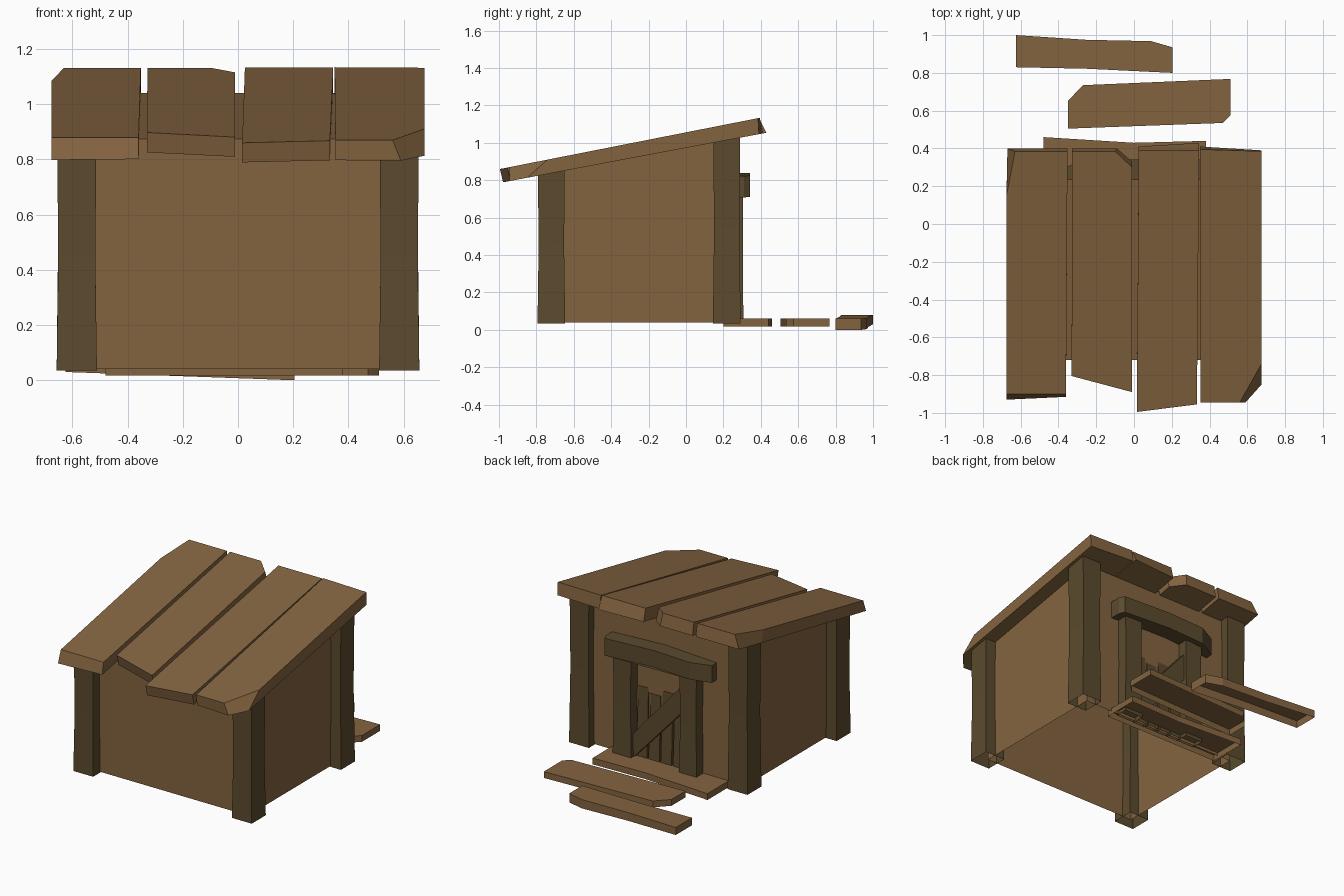
import bpy, bmesh, math
from mathutils import Matrix, Vector

if "Cube" in bpy.data.objects:
    bpy.data.objects.remove(bpy.data.objects["Cube"])


def material(name, rgb):
    m = bpy.data.materials.new(name)
    m.diffuse_color = (*rgb, 1)
    m.use_nodes = True
    m.node_tree.nodes["Principled BSDF"].inputs["Base Color"].default_value = m.diffuse_color
    return m


LIGHT = material("light_wood", (0.231, 0.127, 0.051))
DARK = material("dark_wood", (0.105, 0.069, 0.027))


def stack(name, rings, mat, open_bottom=False):
    """Skin a list of rings (bottom to top, same point count) into a solid."""
    bm = bmesh.new()
    vs = [[bm.verts.new(p) for p in ring] for ring in rings]
    n = len(rings[0])
    for a, b in zip(vs, vs[1:]):
        for i in range(n):
            j = (i + 1) % n
            bm.faces.new((a[i], a[j], b[j], b[i]))
    bottom = bm.faces.new(vs[0][::-1])
    bm.faces.new(vs[-1])
    bmesh.ops.recalc_face_normals(bm, faces=bm.faces[:])
    if open_bottom:
        bmesh.ops.delete(bm, geom=[bottom], context='FACES_ONLY')
    me = bpy.data.meshes.new(name)
    bm.to_mesh(me)
    bm.free()
    me.materials.append(mat)
    ob = bpy.data.objects.new(name, me)
    bpy.context.collection.objects.link(ob)
    return ob


def slab(name, top, zb, zt, mat, bottom=None, open_bottom=False):
    """Plank from an x,y outline; zb and zt give the height at x,y."""
    bottom = bottom or top
    return stack(name, [[(x, y, zb(x, y)) for x, y in bottom],
                        [(x, y, zt(x, y)) for x, y in top]], mat, open_bottom)


def rect(x0, x1, y0, y1):
    return [(x0, y0), (x1, y0), (x1, y1), (x0, y1)]


def roof_top(x, y):
    return 1.056 + 0.197 * y


def roof_bottom(x, y):
    return 0.973 + 0.188 * y


# wall shell, open underneath, with a sloping top
slab("walls", rect(-0.58, 0.58, -0.72, 0.235), lambda x, y: 0.04,
     lambda x, y: 1.0 + 0.174 * y, LIGHT, open_bottom=True)


# posts with a slight waist and a sloping top
def post(name, cx, cy, hx, hy, z0, top):
    rings = []
    for t, s in ((0, 1.0), (0.5, 0.92), (1, 0.97)):
        rings.append([(x, y, z0 + t * (top(x, y) - z0)) for x, y in
                      rect(cx - hx * s, cx + hx * s, cy - hy * s, cy + hy * s)])
    stack(name, rings, DARK, open_bottom=True)


for side, sx in (("left", -1), ("right", 1)):
    for end, cy in (("front", -0.72), ("back", 0.218)):
        post(f"{end}_{side}_post", sx * 0.584, cy, 0.073, 0.074, 0.035,
             lambda x, y: roof_bottom(x, y) + 0.03)

# roof boards: top outline, bottom outline
boards = [
    ([(-0.675, -0.90), (-0.36, -0.90), (-0.352, 0.385), (-0.63, 0.385), (-0.675, 0.15)],
     [(-0.675, -0.93), (-0.36, -0.915), (-0.352, 0.40), (-0.67, 0.40), (-0.675, 0.17)]),
    ([(-0.33, -0.805), (-0.01, -0.89), (-0.01, 0.30), (-0.10, 0.385), (-0.328, 0.385)],
     [(-0.33, -0.785), (-0.01, -0.87), (-0.01, 0.33), (-0.09, 0.40), (-0.328, 0.40)]),
    ([(0.015, -0.995), (0.333, -0.955), (0.345, 0.39), (0.025, 0.39)],
     [(0.015, -0.978), (0.333, -0.938), (0.345, 0.43), (0.025, 0.41)]),
    ([(0.353, -0.945), (0.56, -0.945), (0.675, -0.74), (0.675, 0.385), (0.35, 0.395)],
     [(0.353, -0.935), (0.59, -0.945), (0.675, -0.85), (0.675, 0.39), (0.35, 0.41)]),
]
for i, (top, bottom) in enumerate(boards):
    slab(f"roof_board_{i + 1}", top, roof_bottom, roof_top, LIGHT, bottom)

# door jambs
post("door_jamb_left", 0.258, 0.265, 0.068, 0.042, 0.035, lambda x, y: 0.75)
post("door_jamb_right", -0.228, 0.265, 0.064, 0.042, 0.035, lambda x, y: 0.75)

# lintel, gently arched with cut corners
lintel = [(0.38, 0.20), (0.0, 0.20), (-0.39, 0.20), (-0.39, 0.285),
          (-0.27, 0.342), (0.0, 0.342), (0.36, 0.342), (0.38, 0.31)]
slab("door_lintel", lintel, lambda x, y: 0.73 - 0.15 * x * x,
     lambda x, y: 0.84 - 0.12 * x * x, DARK)

# door planks leaning back into the wall
for i in range(4):
    x0 = -0.163 + i * 0.09
    z1 = (0.50, 0.53, 0.49, 0.52)[i]
    stack(f"door_plank_{i + 1}",
          [[(x, y, 0.035) for x, y in rect(x0, x0 + 0.08, 0.22, 0.258)],
           [(x, y, z1) for x, y in rect(x0 + 0.003, x0 + 0.077, 0.22, 0.238)]],
          DARK, open_bottom=True)

# diagonal door brace, running between the jambs
stack("door_brace",
      [[(0.195, y, z) for y, z in ((0.24, 0.05), (0.282, 0.05), (0.282, 0.21), (0.24, 0.21))],
       [(-0.17, y, z) for y, z in ((0.24, 0.45), (0.282, 0.45), (0.282, 0.63), (0.24, 0.63))]],
      DARK)

# stepping boards behind the door, open underneath
flat_b, flat_t = (lambda x, y: 0.018), (lambda x, y: 0.06)
slab("step_board_1", [(-0.48, 0.20), (0.38, 0.20), (0.38, 0.44), (0.0, 0.43), (-0.48, 0.46)],
     flat_b, flat_t, LIGHT, open_bottom=True)
slab("step_board_2", [(-0.35, 0.505), (0.47, 0.535), (0.51, 0.575), (0.51, 0.768),
                      (-0.27, 0.735), (-0.35, 0.652)],
     flat_b, flat_t, LIGHT, open_bottom=True)
slab("step_board_3", [(-0.625, 0.83), (-0.25, 0.822), (0.205, 0.80), (0.205, 0.935),
                      (0.09, 0.968), (-0.25, 0.975), (-0.625, 1.0)],
     lambda x, y: 0.0074 - 0.036 * x, lambda x, y: 0.065 - 0.024 * x,
     LIGHT, open_bottom=True)
